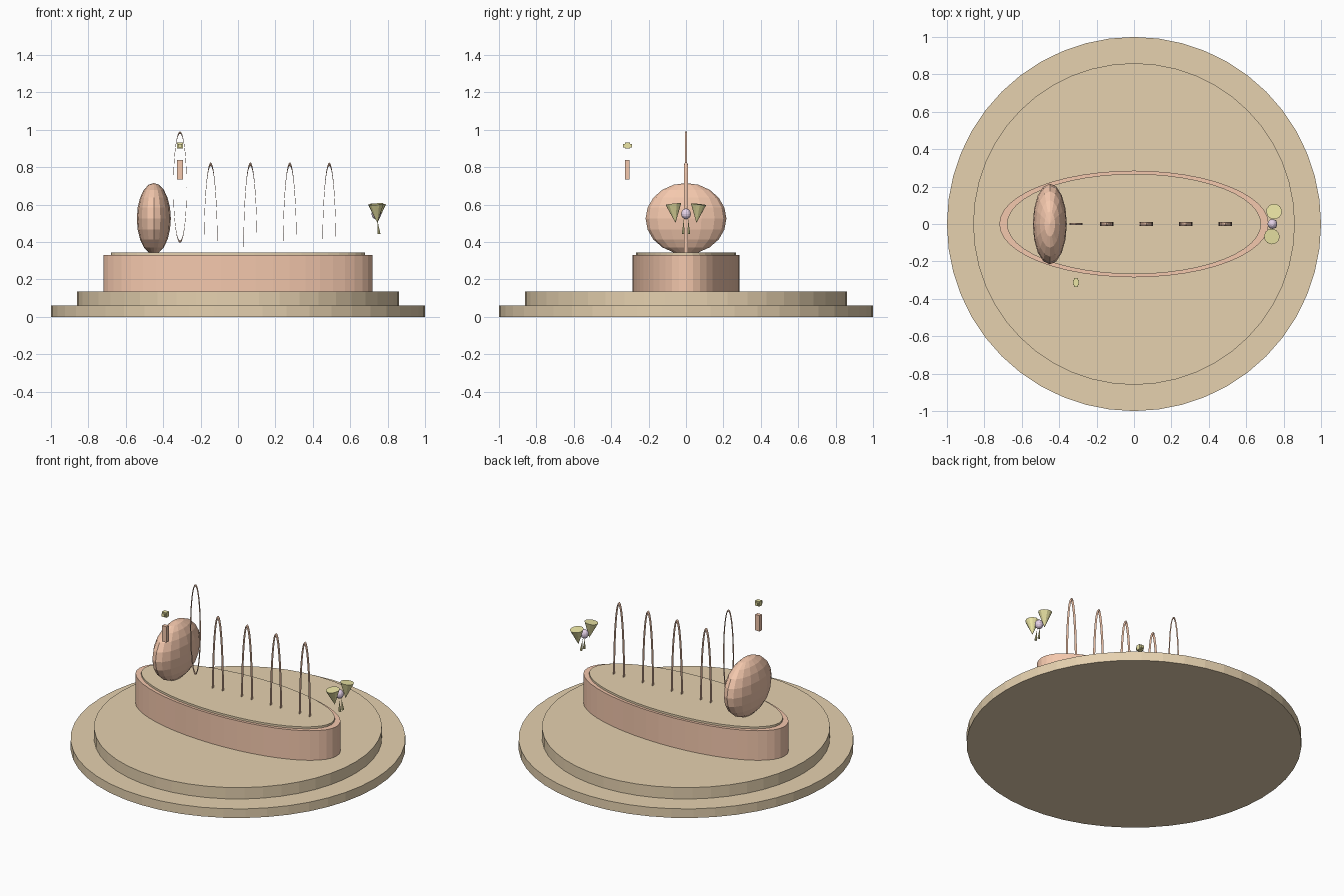
import bpy, bmesh, math
from mathutils import Vector

if "Cube" in bpy.data.objects:
    bpy.data.objects.remove(bpy.data.objects["Cube"])


def material(name, rgb):
    m = bpy.data.materials.new(name)
    m.diffuse_color = (*rgb, 1)
    m.use_nodes = True
    m.node_tree.nodes["Principled BSDF"].inputs["Base Color"].default_value = m.diffuse_color
    return m


SAND = material("sand", (0.79, 0.64, 0.43))
CORAL = material("coral", (0.91, 0.58, 0.42))
YELLOW = material("yellow", (0.84, 0.79, 0.38))
LILAC = material("lilac", (0.78, 0.64, 0.80))


def finish(name, mat):
    ob = bpy.context.object
    ob.name = name
    ob.data.materials.append(mat)
    return ob


def disc(name, rx, ry, z0, z1, mat, sides=48):
    bpy.ops.mesh.primitive_cylinder_add(vertices=sides, radius=1, depth=1, location=(0, 0, (z0 + z1) / 2))
    bpy.context.object.scale = (rx, ry, z1 - z0)
    return finish(name, mat)


def ball(name, loc, size, mat, seg=16, rings=10):
    bpy.ops.mesh.primitive_uv_sphere_add(segments=seg, ring_count=rings, radius=1, location=loc)
    bpy.context.object.scale = size
    return finish(name, mat)


def box(name, loc, size, mat):
    bpy.ops.mesh.primitive_cube_add(size=1, location=loc)
    bpy.context.object.scale = size
    return finish(name, mat)


def cone(name, base, tip, r, mat, sides=12):
    base, tip = Vector(base), Vector(tip)
    d = tip - base
    bpy.ops.mesh.primitive_cone_add(vertices=sides, radius1=r, radius2=0, depth=d.length, location=(base + tip) / 2)
    bpy.context.object.rotation_euler = d.to_track_quat('Z', 'Y').to_euler()
    return finish(name, mat)


def hoop(name, x, z, R, r, half_width, mat, half=False):
    # Torus standing in the xz plane, squashed along x
    bm = bmesh.new()
    steps, sides = (20 if half else 36), 8
    sweep = math.pi if half else 2 * math.pi
    rings = []
    for i in range(steps + 1 if half else steps):
        a = sweep * i / steps
        ring = []
        for j in range(sides):
            b = 2 * math.pi * j / sides
            q = R + r * math.cos(b)
            ring.append(bm.verts.new((q * math.cos(a), r * math.sin(b), q * math.sin(a))))
        rings.append(ring)
    for i in range(steps):
        p, q = rings[i], rings[(i + 1) % len(rings)]
        for j in range(sides):
            k = (j + 1) % sides
            bm.faces.new((p[j], p[k], q[k], q[j]))
    if half:
        bm.faces.new(rings[0])
        bm.faces.new(rings[-1])
    bmesh.ops.recalc_face_normals(bm, faces=bm.faces[:])
    me = bpy.data.meshes.new(name)
    bm.to_mesh(me)
    bm.free()
    ob = bpy.data.objects.new(name, me)
    bpy.context.collection.objects.link(ob)
    ob.location = (x, 0, z)
    ob.scale = (half_width / (R + r), 1, 1)
    me.materials.append(mat)


# Stepped round base
disc("base_lower", 1.0, 1.0, 0, 0.06, SAND)
disc("base_upper", 0.86, 0.86, 0.06, 0.135, SAND)

# Oval platform with inset deck
disc("oval_platform", 0.72, 0.285, 0.135, 0.33, CORAL)
disc("oval_deck", 0.68, 0.268, 0.33, 0.343, SAND)

# Large flattened ball
ball("flattened_ball", (-0.45, 0, 0.525), (0.091, 0.216, 0.19), CORAL)

# Full ring and row of half hoops
hoop("full_ring", -0.31, 0.693, 0.292, 0.006, 0.036, CORAL)
for i, x in enumerate((-0.146, 0.066, 0.277, 0.488)):
    hoop(f"arch_{i + 1}", x, 0.33, 0.486, 0.010, 0.037, CORAL, half=True)

# Small floating post and knob
box("floating_post", (-0.31, -0.313, 0.787), (0.032, 0.024, 0.104), CORAL)
box("knob_core", (-0.31, -0.313, 0.915), (0.032, 0.026, 0.032), YELLOW)
box("knob_bar", (-0.31, -0.313, 0.915), (0.02, 0.048, 0.02), YELLOW)

# Winged floating figure
ball("figure_body", (0.74, 0, 0.55), (0.026, 0.026, 0.029), LILAC, 12, 8)
for s, side in ((1, "back"), (-1, "front")):
    cone(f"wing_{side}", (0.743 + 0.006 * s, s * 0.067, 0.602), (0.745, s * 0.056, 0.502), 0.042, YELLOW)
    cone(f"tail_{side}", (0.754, s * 0.015, 0.443), (0.744, s * 0.012, 0.52), 0.008, YELLOW, 8)
